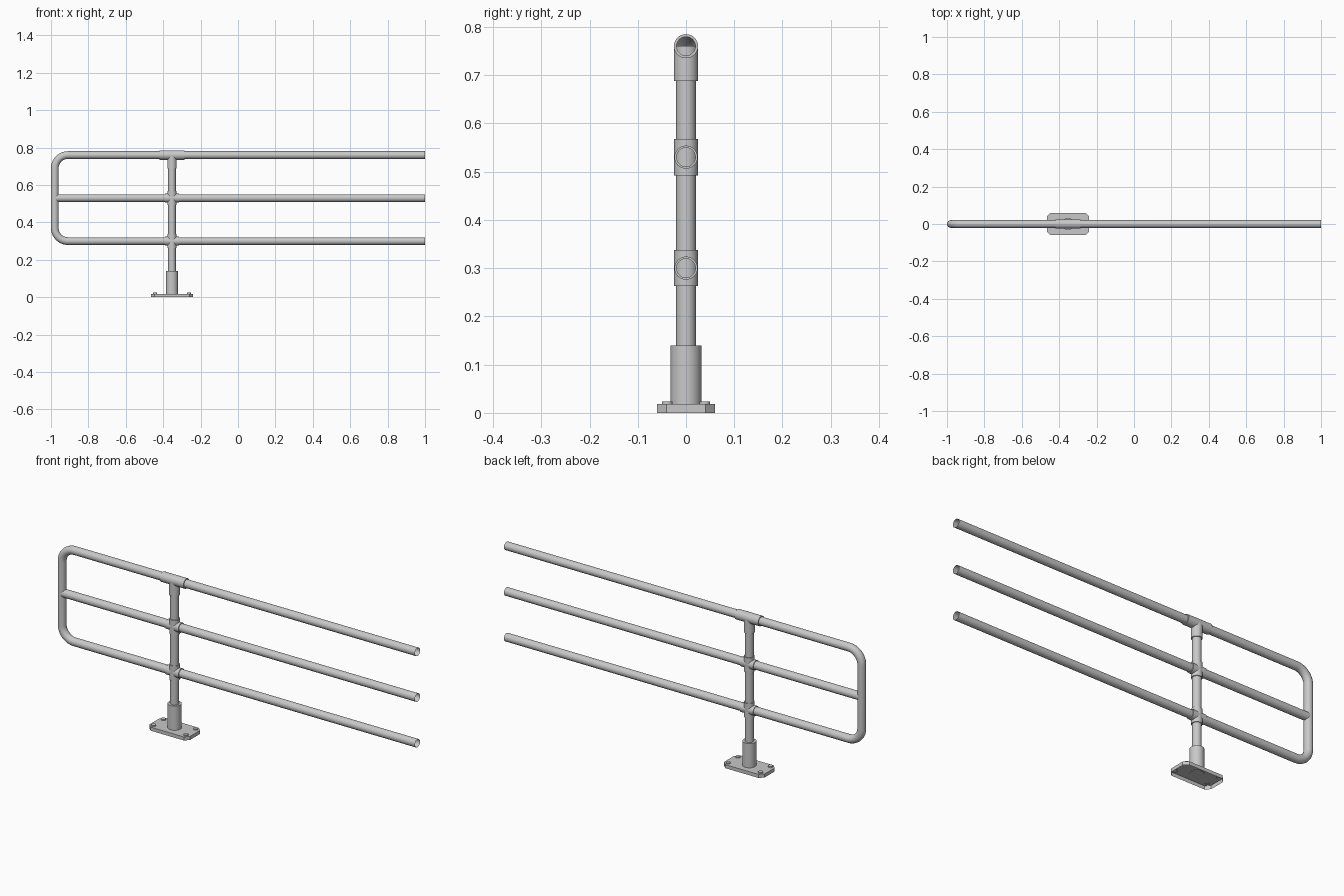
import bpy, bmesh, math
from mathutils import Matrix, Vector

cube = bpy.data.objects.get("Cube")
if cube:
    bpy.data.objects.remove(cube, do_unlink=True)

steel = bpy.data.materials.new("galvanised_grey")
steel.use_nodes = True
GREY = (0.58, 0.58, 0.58, 1)
steel.diffuse_color = GREY
steel.node_tree.nodes["Principled BSDF"].inputs["Base Color"].default_value = GREY

POST_X = -0.353
PIPE_R, SLEEVE_R = 0.0205, 0.0245
TOP_Z, MID_Z, LOW_Z = 0.76, 0.53, 0.30
SIDES = 32


def finish(obj):
    """Give the object its material and smooth round faces."""
    obj.data.materials.append(steel)
    bpy.ops.object.select_all(action='DESELECT')
    obj.select_set(True)
    bpy.context.view_layer.objects.active = obj
    bpy.ops.object.shade_smooth_by_angle(angle=math.radians(35))
    return obj


def mesh_object(name, bm):
    mesh = bpy.data.meshes.new(name)
    bm.to_mesh(mesh)
    bm.free()
    obj = bpy.data.objects.new(name, mesh)
    bpy.context.collection.objects.link(obj)
    return finish(obj)


def lathe(name, profile, origin, axis='Z'):
    """Revolve (radius, height) points around the chosen axis."""
    bm = bmesh.new()
    verts = [bm.verts.new((r, 0, h)) for r, h in profile]
    edges = [bm.edges.new(pair) for pair in zip(verts, verts[1:])]
    bmesh.ops.spin(bm, geom=verts + edges, axis=(0, 0, 1), cent=(0, 0, 0),
                   angle=math.tau, steps=SIDES)
    bmesh.ops.remove_doubles(bm, verts=bm.verts, dist=1e-5)
    bmesh.ops.recalc_face_normals(bm, faces=bm.faces)
    turn = Matrix.Rotation(math.pi / 2, 4, 'Y') if axis == 'X' else Matrix()
    bm.transform(Matrix.Translation(origin) @ turn)
    return mesh_object(name, bm)


def sleeve(name, radius, start, end, origin, axis='Z', bore=PIPE_R - 0.001):
    """Outer pipe fitting with ring-shaped ends."""
    profile = [(bore, start), (radius, start), (radius, end), (bore, end)]
    return lathe(name, profile, origin, axis)


def pipe(name, points):
    """Open-ended pipe swept along a path."""
    curve = bpy.data.curves.new(name, 'CURVE')
    curve.dimensions = '3D'
    curve.bevel_depth = PIPE_R
    curve.bevel_resolution = 6
    spline = curve.splines.new('POLY')
    spline.points.add(len(points) - 1)
    for p, co in zip(spline.points, points):
        p.co = (*co, 1)
    obj = bpy.data.objects.new(name, curve)
    bpy.context.collection.objects.link(obj)
    bpy.ops.object.select_all(action='DESELECT')
    obj.select_set(True)
    bpy.context.view_layer.objects.active = obj
    bpy.ops.object.convert(target='MESH')
    return finish(bpy.context.object)


# Top and bottom rails joined by a rounded end loop
BEND = 0.07
end_x = -1 + PIPE_R
path = [Vector((1, 0, TOP_Z))]
for centre_z, first in ((TOP_Z - BEND, 90), (LOW_Z + BEND, 180)):
    for i in range(11):
        a = math.radians(first + 9 * i)
        path.append(Vector((end_x + BEND + BEND * math.cos(a), 0,
                            centre_z + BEND * math.sin(a))))
path.append(Vector((1, 0, LOW_Z)))
pipe("rail_loop", path)

# Middle rail and post
pipe("middle_rail", [(end_x + 0.005, 0, MID_Z), (1, 0, MID_Z)])
pipe("post", [(POST_X, 0, 0.02), (POST_X, 0, TOP_Z)])

# Cross fittings where the lower rails pass the post
for label, z in (("middle", MID_Z), ("lower", LOW_Z)):
    sleeve(label + "_cross_upright", SLEEVE_R, -0.0375, 0.0375, (POST_X, 0, z))
    sleeve(label + "_cross_arm", SLEEVE_R - 0.0005, -0.0375, 0.0375, (POST_X, 0, z), 'X')

# Tee fitting under the top rail
sleeve("tee_arm", SLEEVE_R + 0.0005, -0.066, 0.066, (POST_X, 0, TOP_Z), 'X')
sleeve("tee_upright", SLEEVE_R + 0.0005, 0.688, TOP_Z, (POST_X, 0, 0))

# Base socket
sleeve("base_socket", 0.032, 0.016, 0.14, (POST_X, 0, 0))

# Base plate with clipped corners, open underneath
HALF_X, HALF_Y, CLIP, THICK = 0.113, 0.06, 0.02, 0.018
outline = []
for sx, sy in ((1, 1), (-1, 1), (-1, -1), (1, -1)):
    corner = [(sx * HALF_X, sy * (HALF_Y - CLIP)), (sx * (HALF_X - CLIP), sy * HALF_Y)]
    outline += corner if sx * sy > 0 else corner[::-1]
bm = bmesh.new()
top = [bm.verts.new((POST_X + x, y, THICK)) for x, y in outline]
low = [bm.verts.new((POST_X + x, y, 0)) for x, y in outline]
bm.faces.new(top)
for i in range(len(top)):
    j = (i + 1) % len(top)
    bm.faces.new((low[i], low[j], top[j], top[i]))
mesh_object("base_plate", bm)

# Bolt heads
for sx, side in ((1, "left"), (-1, "right")):
    for sy, end in ((-1, "front"), (1, "back")):
        lathe(f"bolt_{end}_{side}", [(0.011, THICK - 0.002), (0.011, 0.024), (0, 0.024)],
              (POST_X + sx * 0.09, sy * 0.039, 0))
